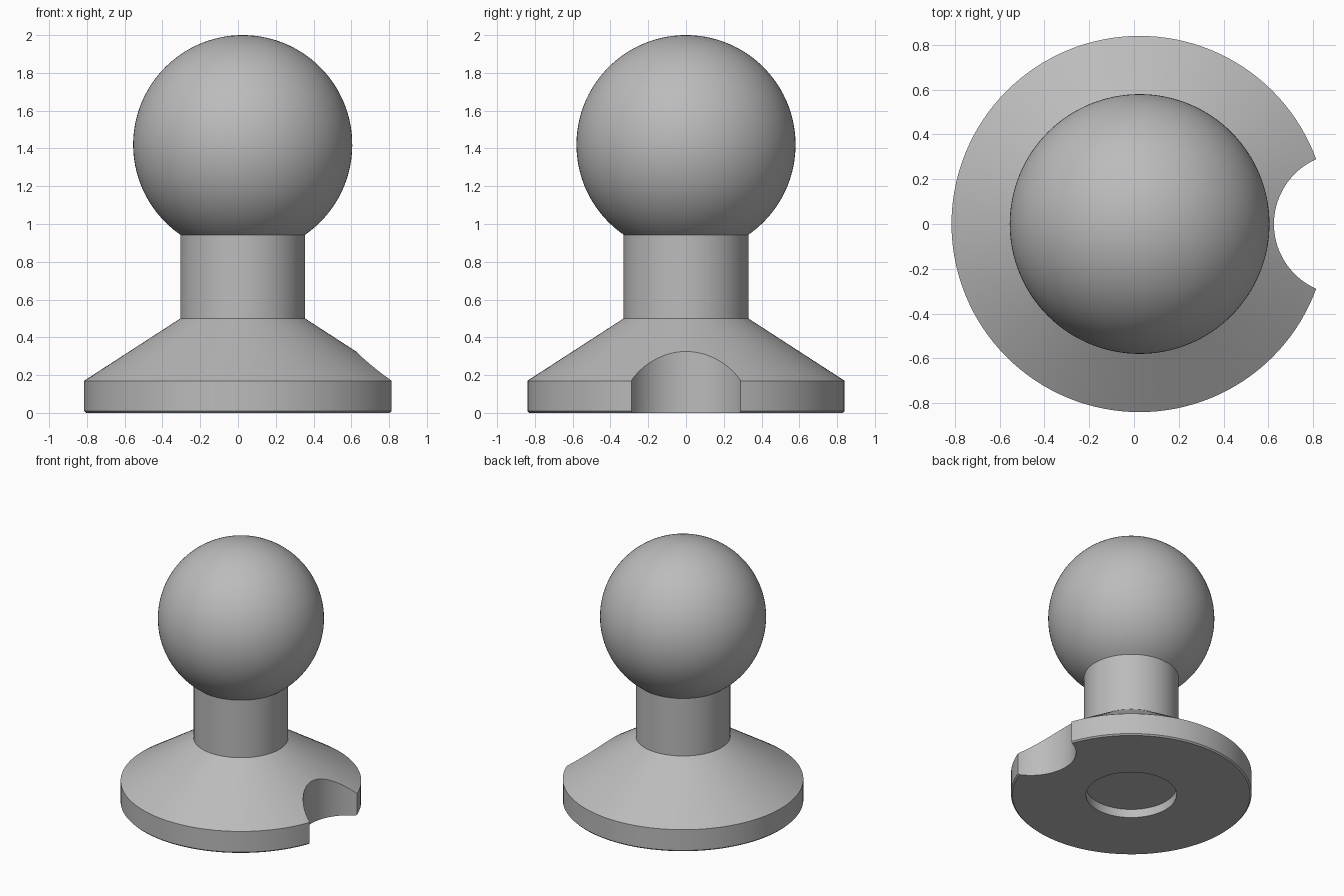
import bpy
import bmesh
from math import radians, sin, cos, asin, pi
from mathutils import Vector

if "Cube" in bpy.data.objects:
    bpy.data.objects.remove(bpy.data.objects["Cube"], do_unlink=True)

AXIS_X = 0.025
NECK_R, BALL_R, BALL_Z = 0.33, 0.58, 1.42
BASE_R, BASE_EDGE, CONE_TOP = 0.84, 0.17, 0.5
HOLE_R, NOTCH_X = 0.316, 0.941
SEAM = asin(NECK_R / BALL_R)
NECK_TOP = BALL_Z - BALL_R * cos(SEAM)

grey = bpy.data.materials.new("plain grey")
grey.use_nodes = True
grey.diffuse_color = (0.5, 0.5, 0.5, 1)
grey.node_tree.nodes["Principled BSDF"].inputs["Base Color"].default_value = (0.5, 0.5, 0.5, 1)


def lathe(name, profile, x=AXIS_X, steps=128):
    """Revolve (radius, height) points about a vertical axis at x."""
    bm = bmesh.new()
    verts = [bm.verts.new((r, 0, z)) for r, z in profile]
    edges = [bm.edges.new(pair) for pair in zip(verts, verts[1:])]
    bmesh.ops.spin(bm, geom=verts + edges, cent=(0, 0, 0), axis=(0, 0, 1),
                   angle=2 * pi, steps=steps, use_duplicate=False)
    bmesh.ops.remove_doubles(bm, verts=bm.verts, dist=0.0001)
    bmesh.ops.recalc_face_normals(bm, faces=bm.faces)
    # Keep normals outward on open shells too
    top = max(bm.faces, key=lambda f: f.calc_center_median().z)
    c = top.calc_center_median()
    out = Vector((c.x, c.y, 0.01))
    if top.normal.dot(out) < 0:
        bmesh.ops.reverse_faces(bm, faces=bm.faces)
    mesh = bpy.data.meshes.new(name)
    bm.to_mesh(mesh)
    bm.free()
    obj = bpy.data.objects.new(name, mesh)
    obj.location.x = x
    bpy.context.collection.objects.link(obj)
    mesh.materials.append(grey)
    return obj


def activate(obj):
    bpy.ops.object.select_all(action='DESELECT')
    obj.select_set(True)
    bpy.context.view_layer.objects.active = obj


# Flared base with a chamfered foot and a shallow round recess underneath
base = lathe("base", [(0, 0.065), (HOLE_R, 0.065), (HOLE_R, 0),
                      (BASE_R - 0.01, 0), (BASE_R, 0.01), (BASE_R, BASE_EDGE),
                      (NECK_R, CONE_TOP), (0, CONE_TOP)])

# Round notch cut through the left edge of the base
cutter = lathe("notch_cutter", [(0, -0.2), (HOLE_R, -0.2), (HOLE_R, 0.8), (0, 0.8)], x=NOTCH_X)
cutter.hide_render = True
activate(base)
cut = base.modifiers.new("notch", 'BOOLEAN')
cut.operation = 'DIFFERENCE'
cut.solver = 'EXACT'
cut.object = cutter
bpy.ops.object.modifier_apply(modifier=cut.name)
bpy.data.objects.remove(cutter, do_unlink=True)

# Straight neck
neck = lathe("neck", [(NECK_R, CONE_TOP), (NECK_R, NECK_TOP)])

# Ball, open where it meets the neck
RINGS = 56
arc = [SEAM + (pi - SEAM) * i / RINGS for i in range(RINGS + 1)]
ball = lathe("ball", [(BALL_R * sin(a), BALL_Z - BALL_R * cos(a)) for a in arc])

for part in (base, neck, ball):
    activate(part)
    bpy.ops.object.shade_smooth_by_angle(angle=radians(30))
